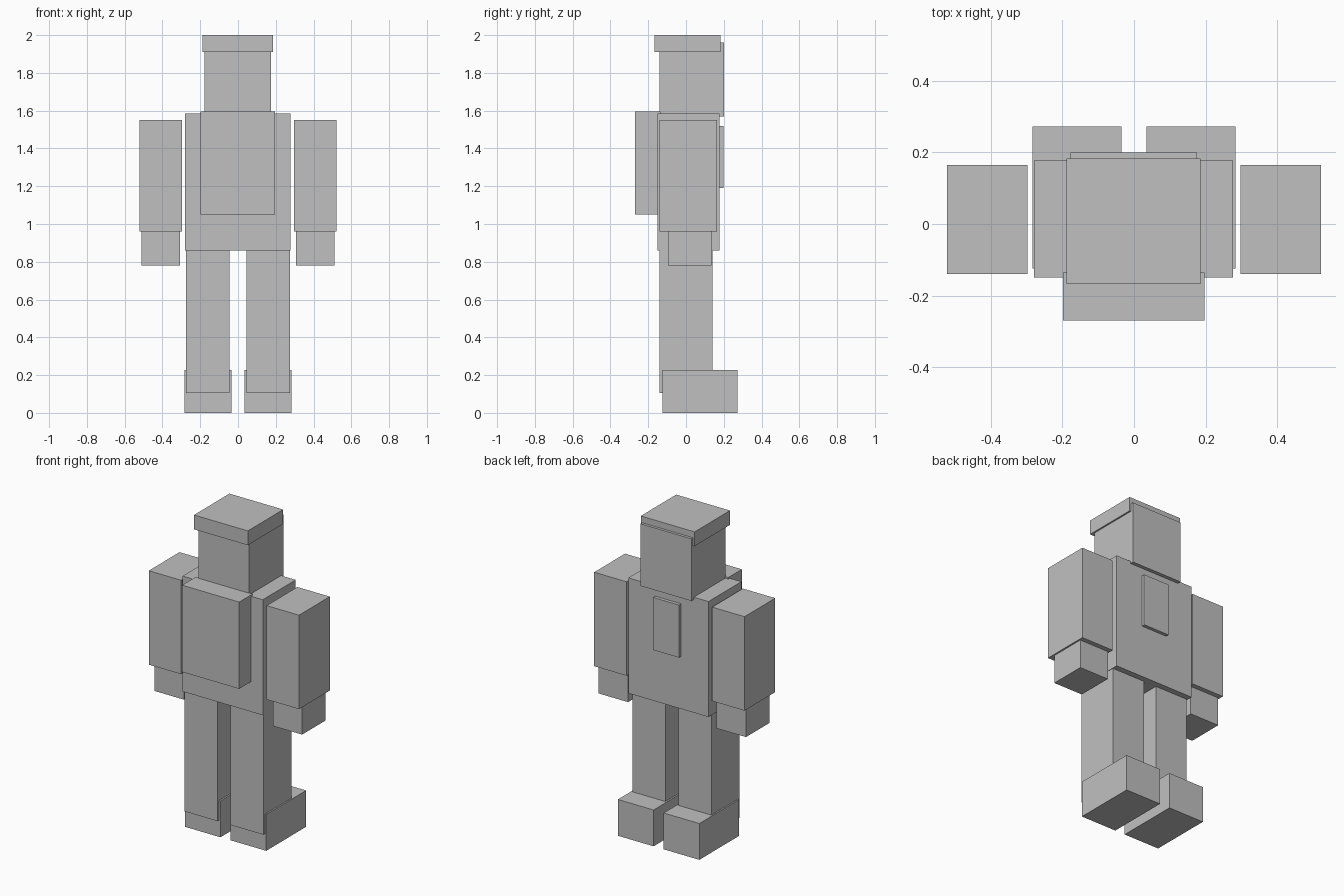
import bpy

default = bpy.data.objects.get("Cube")
if default:
    bpy.data.objects.remove(default, do_unlink=True)

# Single plain colour
grey = bpy.data.materials.new("plain grey")
grey.use_nodes = True
colour = (0.53, 0.53, 0.53, 1)
grey.diffuse_color = colour
grey.node_tree.nodes["Principled BSDF"].inputs["Base Color"].default_value = colour


def box(name, x, y, z):
    """Flat-sided block spanning the given (low, high) range on each axis."""
    spans = (x, y, z)
    bpy.ops.mesh.primitive_cube_add(size=1, location=[(a + b) / 2 for a, b in spans])
    obj = bpy.context.object
    obj.name = name
    obj.scale = [b - a for a, b in spans]
    bpy.ops.object.transform_apply(location=False, rotation=False, scale=True)
    obj.data.materials.append(grey)
    return obj


def pair(name, x, y, z):
    """The same block on the left (+x) and right (-x)."""
    box("left_" + name, x, y, z)
    box("right_" + name, (-x[1], -x[0]), y, z)


# Head and flat cap
box("head", (-0.178, 0.176), (-0.14, 0.2), (1.57, 1.96))
box("cap", (-0.188, 0.186), (-0.168, 0.183), (1.91, 2.0))

# Torso with chest block and back panel
box("torso", (-0.28, 0.277), (-0.15, 0.177), (0.86, 1.585))
box("chest_block", (-0.199, 0.197), (-0.27, -0.135), (1.05, 1.595))
box("back_panel", (-0.09, 0.09), (0.15, 0.198), (1.19, 1.52))

# Arms and hands
pair("arm", (0.297, 0.522), (-0.14, 0.165), (0.96, 1.55))
pair("hand", (0.308, 0.512), (-0.095, 0.135), (0.78, 0.98))

# Legs and feet
pair("leg", (0.045, 0.274), (-0.14, 0.14), (0.105, 0.88))
pair("foot", (0.035, 0.283), (-0.124, 0.272), (0.0, 0.228))
